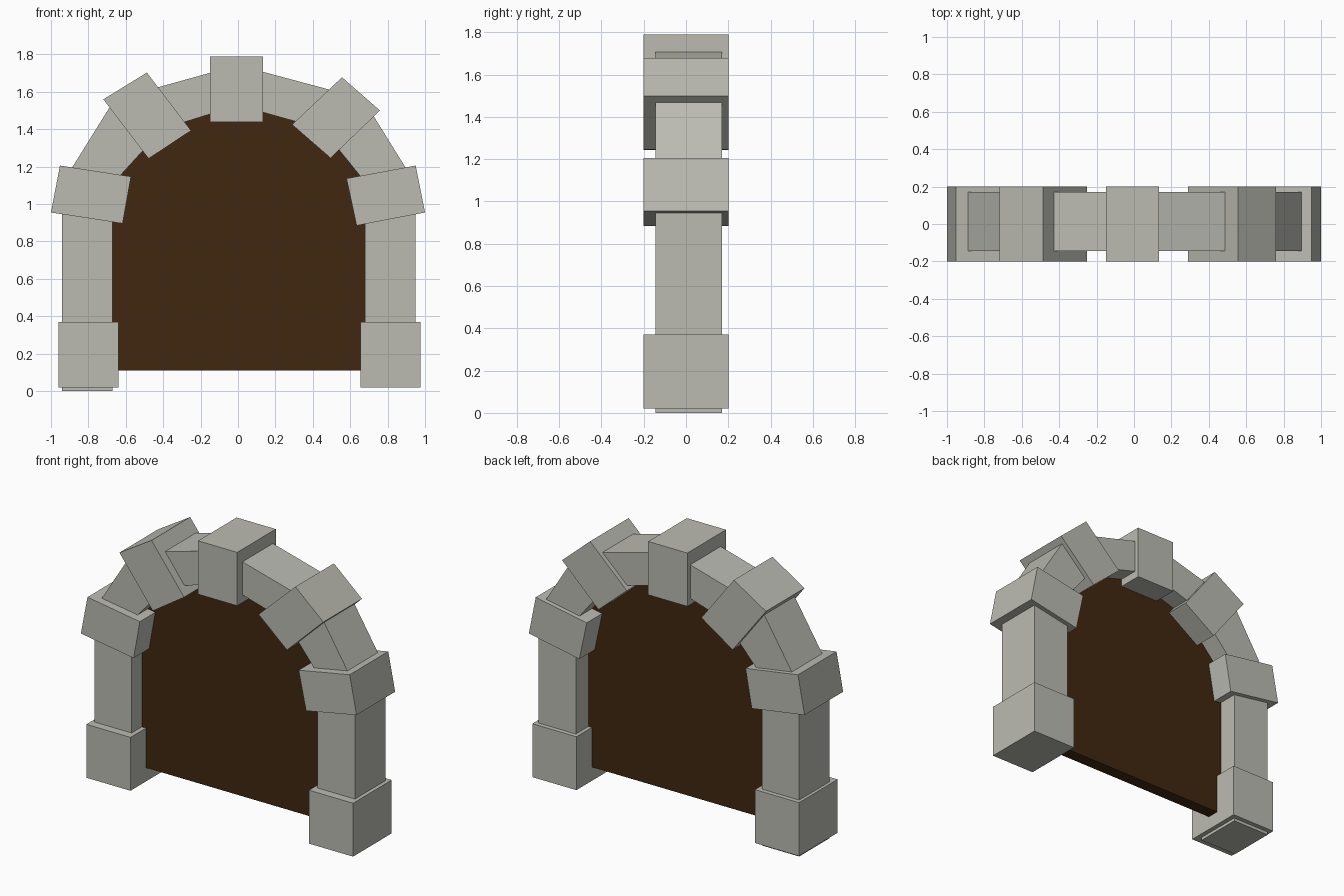
import bpy, bmesh

if "Cube" in bpy.data.objects:
    bpy.data.objects.remove(bpy.data.objects["Cube"])


def material(name, rgb):
    m = bpy.data.materials.new(name)
    m.diffuse_color = (*rgb, 1.0)
    m.use_nodes = True
    m.node_tree.nodes["Principled BSDF"].inputs["Base Color"].default_value = m.diffuse_color
    return m


stone = material("grey_stone", (0.50, 0.50, 0.45))
wood = material("dark_wood", (0.052, 0.020, 0.005))


def slab(name, outline, y0, y1, mat):
    """Extrude an x-z outline from y0 to y1."""
    bm = bmesh.new()
    face = bm.faces.new([bm.verts.new((x, y0, z)) for x, z in outline])
    ext = bmesh.ops.extrude_face_region(bm, geom=[face])
    new = [v for v in ext["geom"] if isinstance(v, bmesh.types.BMVert)]
    bmesh.ops.translate(bm, vec=(0, y1 - y0, 0), verts=new)
    bmesh.ops.recalc_face_normals(bm, faces=bm.faces)
    mesh = bpy.data.meshes.new(name)
    bm.to_mesh(mesh)
    bm.free()
    mesh.materials.append(mat)
    obj = bpy.data.objects.new(name, mesh)
    bpy.context.collection.objects.link(obj)
    return obj


def rect(x0, x1, z0, z1):
    return [(x0, z0), (x1, z0), (x1, z1), (x0, z1)]


# Inner stone band: matching outer and inner edge points, left foot to right foot
outer = [(-0.94, 0), (-0.94, 1.11), (-0.66, 1.56), (0, 1.743),
         (0.667, 1.564), (0.95, 1.108), (0.95, 0.03)]
inner = [(-0.67, 0), (-0.67, 1.108), (-0.403, 1.402), (0, 1.528),
         (0.45, 1.402), (0.68, 1.117), (0.68, 0.03)]
slab("arch_band", outer + inner[::-1], -0.145, 0.17, stone)

# Large stones that sit proud of the band
blocks = {
    "foot_stone_left": rect(-0.96, -0.64, 0.02, 0.37),
    "foot_stone_right": rect(0.655, 0.975, 0.02, 0.37),
    "spring_stone_left": [(-0.952, 1.206), (-0.572, 1.147), (-0.617, 0.896), (-1.0, 0.955)],
    "spring_stone_right": [(0.58, 1.137), (0.95, 1.206), (1.0, 0.955), (0.634, 0.885)],
    "shoulder_stone_left": [(-0.72, 1.56), (-0.487, 1.703), (-0.251, 1.393), (-0.478, 1.243)],
    "shoulder_stone_right": [(0.289, 1.425), (0.556, 1.678), (0.759, 1.5), (0.495, 1.246)],
    "keystone": rect(-0.15, 0.134, 1.44, 1.79),
}
for name, outline in blocks.items():
    slab(name, outline, -0.2, 0.2, stone)

# Wooden door panel, its edge buried in the middle of the band
mid = [((a + c) / 2, (b + d) / 2) for (a, b), (c, d) in zip(outer, inner)]
mid[0], mid[-1] = (mid[0][0], 0.11), (mid[-1][0], 0.11)
slab("door_panel", mid, -0.04, 0.04, wood)
